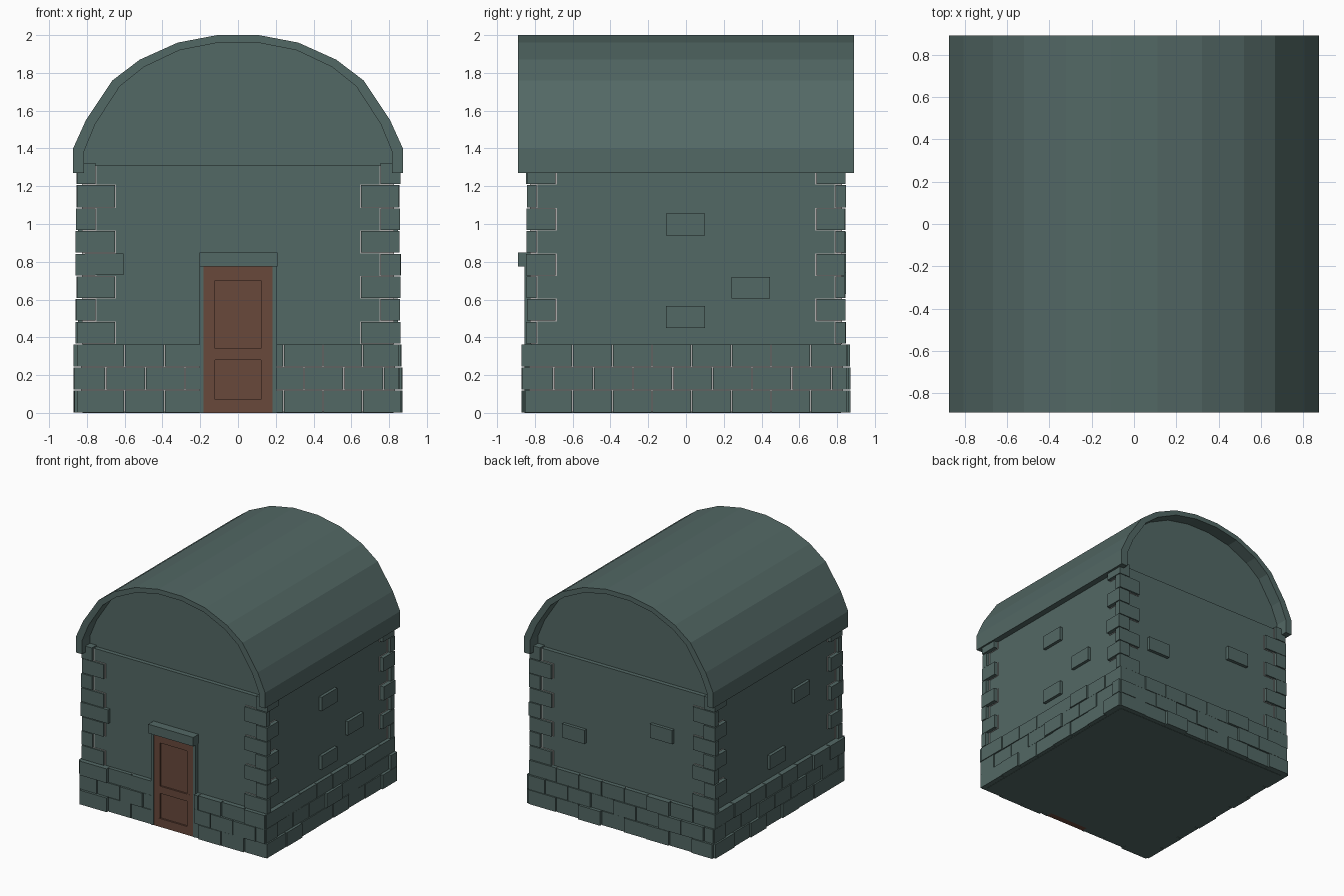
import bpy, bmesh, random
from mathutils import Vector

if "Cube" in bpy.data.objects:
    bpy.data.objects.remove(bpy.data.objects["Cube"])

random.seed(4)


def material(name, rgb):
    m = bpy.data.materials.new(name)
    m.diffuse_color = (*rgb, 1)
    m.use_nodes = True
    m.node_tree.nodes["Principled BSDF"].inputs["Base Color"].default_value = m.diffuse_color
    return m


STONE = material("green_grey_stone", (0.086, 0.139, 0.130))
WOOD = material("brown_wood", (0.138, 0.065, 0.044))
MORTAR = material("pale_mortar", (0.42, 0.41, 0.40))


def finish(name, bm, mat):
    bmesh.ops.recalc_face_normals(bm, faces=bm.faces)
    me = bpy.data.meshes.new(name)
    bm.to_mesh(me)
    bm.free()
    me.materials.append(mat)
    ob = bpy.data.objects.new(name, me)
    bpy.context.collection.objects.link(ob)
    return ob


def boxes(name, spans, mat):
    """One object made of boxes, each given by two opposite corners."""
    bm = bmesh.new()
    for a, b in spans:
        a, b = Vector(a), Vector(b)
        vs = bmesh.ops.create_cube(bm, size=1)["verts"]
        for v in vs:
            v.co = Vector(((a[i] + b[i]) / 2 + v.co[i] * abs(b[i] - a[i]) for i in range(3)))
    return finish(name, bm, mat)


def prism(name, profile, half, mat):
    """Extrude an x-z outline along y."""
    bm = bmesh.new()
    f = bm.faces.new([bm.verts.new((x, -half, z)) for x, z in profile])
    ext = bmesh.ops.extrude_face_region(bm, geom=[f])["geom"]
    bmesh.ops.translate(bm, vec=(0, 2 * half, 0),
                        verts=[v for v in ext if isinstance(v, bmesh.types.BMVert)])
    return finish(name, bm, mat)


# Maps (along wall, distance outward, height) to world for each wall
WALLS = {
    "front": lambda u, d, z: (u, -d, z),
    "right": lambda u, d, z: (d, u, z),
    "back": lambda u, d, z: (-u, d, z),
    "left": lambda u, d, z: (-d, -u, z),
}

# Walls
boxes("wall_body", [((-0.822, -0.82, 0), (0.822, 0.82, 1.31))], STONE)

# Barrel roof shell and recessed gable infill
outer = [(0.873, 1.27), (0.873, 1.40), (0.805, 1.55), (0.665, 1.76), (0.52, 1.87), (0.32, 1.96), (0.11, 2.0)]
inner = [(0.815, 1.27), (0.815, 1.385), (0.755, 1.53), (0.625, 1.73), (0.50, 1.83), (0.31, 1.92), (0.105, 1.96)]


def arch(half):
    return half + [(-x, z) for x, z in reversed(half)]


prism("barrel_roof", arch(outer) + arch(inner)[::-1], 0.89, STONE)
prism("gable_infill", arch([(x + 0.005, z + 0.005) for x, z in inner]), 0.785, STONE)

# Corner quoins, alternating long on the front and long on the side
levels = [0.365, 0.485, 0.605, 0.725, 0.845, 0.965, 1.085, 1.21, 1.325]
quoins, beds = [], []
for sx in (-1, 1):
    for sy in (-1, 1):
        for i in range(8):
            z0, z1 = levels[i], levels[i + 1]
            x, y = (0.652, 0.792) if i % 2 == 0 else (0.755, 0.69)
            jx, jy = random.uniform(0, 0.012), random.uniform(0, 0.008)
            quoins.append(((sx * x, sy * y, z0 + 0.003), (sx * (0.85 + jx), sy * (0.84 + jy), z1 - 0.003)))
            beds.append(((sx * (x - 0.007), sy * (y - 0.007), z0), (sx * 0.827, sy * 0.825, min(z1, 1.309))))
boxes("corner_quoins", quoins, STONE)
boxes("quoin_mortar", beds, MORTAR)

# Three base courses of staggered stones, leaving the doorway open
stones, beds = [], []
for side, at in WALLS.items():
    for c in range(3):
        z0, z1 = c * 0.1217, (c + 1) * 0.1217
        start = -0.70 if c == 1 else -0.60
        joints = [-0.855] + [start + 0.21 * k for k in range(8 if c == 1 else 7)] + [0.855]
        for a, b in zip(joints, joints[1:]):
            pieces = [(a, b)]
            if side == "front":
                pieces = [(a, min(b, -0.2)), (max(a, 0.2), b)]
            for p, q in pieces:
                if q - p > 0.02:
                    d = random.uniform(0.85, 0.872)
                    stones.append((at(p + 0.003, d, z0 + 0.002), at(q - 0.003, 0.8, z1 - 0.002)))
    for p, q in ([(-0.83, -0.2), (0.2, 0.83)] if side == "front" else [(-0.83, 0.83)]):
        beds.append((at(p, 0.831, 0.004), at(q, 0.8, 0.362)))
boxes("base_stones", stones, STONE)
boxes("base_mortar", beds, MORTAR)

# Single stones scattered over the plain walls: wall, start along wall, bottom
scattered = [("right", -0.105, 0.94), ("right", 0.24, 0.605), ("right", -0.105, 0.45),
             ("back", -0.55, 0.63), ("back", 0.26, 0.845),
             ("left", 0.22, 0.88), ("left", -0.10, 0.45), ("front", -0.81, 0.73)]
boxes("scattered_stones",
      [(WALLS[w](u, 0.8, z), WALLS[w](u + 0.205, 0.847, z + 0.115)) for w, u, z in scattered], STONE)

# Doorway: jambs, lintel and a panelled door
boxes("door_jambs", [((s * 0.182, -0.855, 0), (s * 0.205, -0.8, 0.775)) for s in (-1, 1)], STONE)
boxes("door_lintel", [((-0.205, -0.89, 0.775), (0.21, -0.8, 0.85))], STONE)
boxes("door_back", [((-0.183, -0.836, 0), (0.183, -0.8, 0.775))], WOOD)
rails = [((-0.183, -0.85, z0), (0.183, -0.83, z1)) for z0, z1 in ((0, 0.07), (0.28, 0.34), (0.70, 0.775))]
stiles = [((x - 0.03, -0.8495, 0), (x + 0.03, -0.83, 0.775)) for x in (-0.153, 0.153)]
boxes("door_rails_and_stiles", rails + stiles, WOOD)
